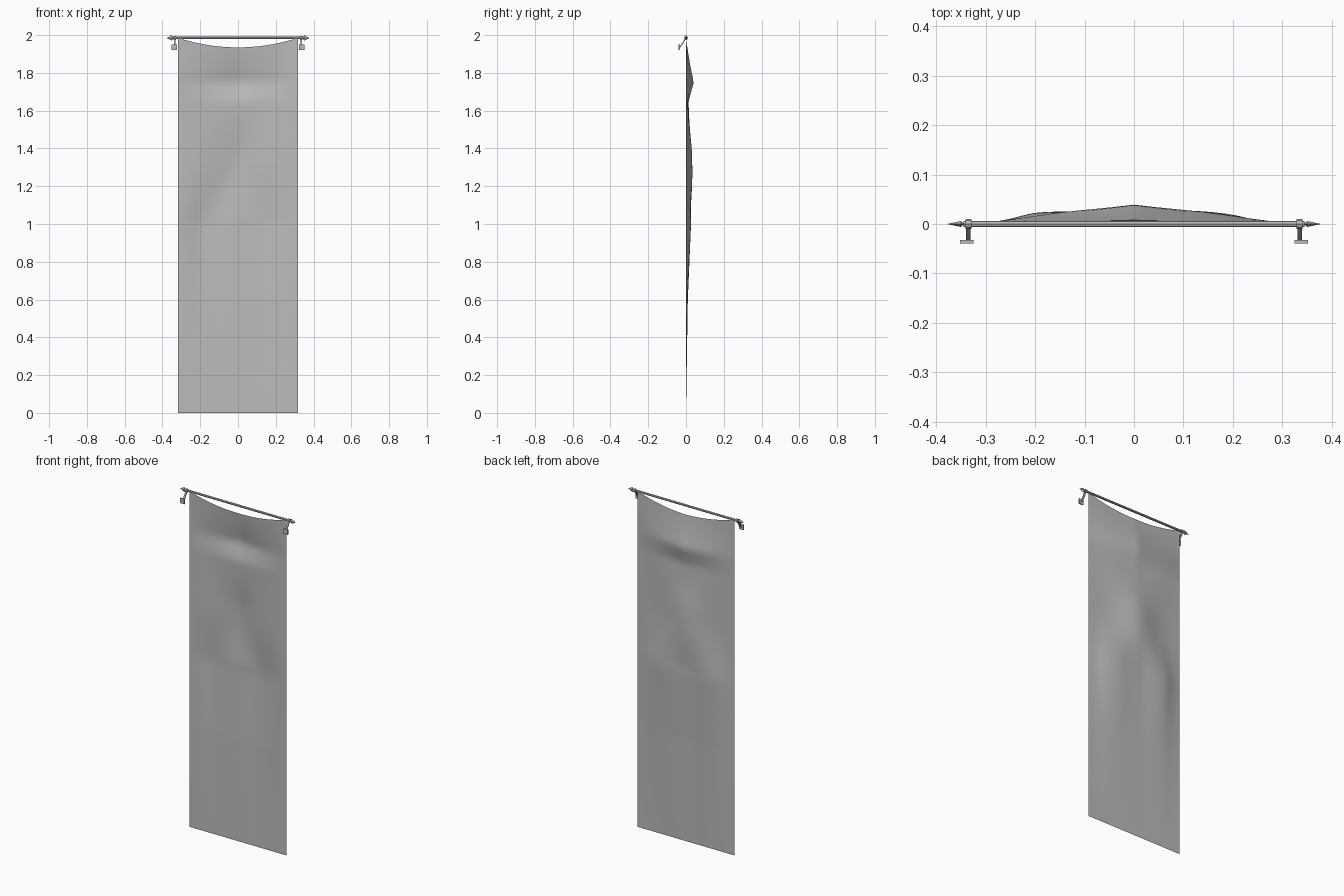
import bpy, bmesh, math
from mathutils import Vector

cube = bpy.data.objects.get("Cube")
if cube:
    bpy.data.objects.remove(cube)


def material(name, grey):
    mat = bpy.data.materials.new(name)
    mat.use_nodes = True
    mat.diffuse_color = (grey, grey, grey, 1)
    mat.node_tree.nodes["Principled BSDF"].inputs["Base Color"].default_value = (grey, grey, grey, 1)
    return mat


GREY = material("plain_grey", 0.5)
HALF, ROD_Z = 0.317, 1.985


def finish(name, bm, smooth=False):
    bmesh.ops.recalc_face_normals(bm, faces=bm.faces)
    mesh = bpy.data.meshes.new(name)
    bm.to_mesh(mesh)
    bm.free()
    obj = bpy.data.objects.new(name, mesh)
    bpy.context.collection.objects.link(obj)
    mesh.materials.append(GREY)
    if smooth:
        bpy.ops.object.select_all(action='DESELECT')
        obj.select_set(True)
        bpy.context.view_layer.objects.active = obj
        bpy.ops.object.shade_smooth_by_angle(angle=math.radians(40))
    return obj


def lerp_profile(points, t):
    for (a, va), (b, vb) in zip(points, points[1:]):
        if a <= t <= b:
            return va + (vb - va) * (t - a) / (b - a)
    return points[-1][1]


# Cloth: central billow plus two long folds falling from the top corners
BILLOW = [(0, 0), (0.6, 0.004), (1.0, 0.012), (1.3, 0.008), (1.65, 0.012),
          (1.75, 0.041), (1.83, 0.024), (1.9, 0.012), (2.0, 0)]
FOLD_HEIGHT = [(0, 0), (0.6, 0.007), (1.0, 0.019), (1.4, 0.011), (1.75, 0.006), (2.0, 0)]
FOLDS = [[(0, 0.12), (1.04, 0.13), (2.0, -0.31)],
         [(0, -0.15), (1.02, -0.17), (2.0, 0.31)]]


def cloth_depth(x, z):
    edge = max(0, 1 - abs(x) / HALF)
    depth = lerp_profile(BILLOW, z) * edge
    for fold in FOLDS:
        distance = abs(x - lerp_profile(fold, z)) / 0.13
        ridge = math.exp(-distance * distance) * min(1, edge * 3)
        depth += lerp_profile(FOLD_HEIGHT, z) * ridge * (0.3 if z > 1.7 else 1 - 0.7 * max(0, z - 1.4) / 0.3)
    return min(depth, 0.042)


bm = bmesh.new()
bmesh.ops.create_grid(bm, x_segments=28, y_segments=80, size=1)
for v in bm.verts:
    x = v.co.x * HALF
    top = ROD_Z - 0.05 * (1 - v.co.x ** 2)
    z = top * (v.co.y + 1) / 2
    v.co = (x, cloth_depth(x, z), z)
finish("cloth", bm, smooth=True)


def add_rod(bm, radius, x0, x1, sides):
    rings = [[bm.verts.new((x, radius * math.cos(a), ROD_Z + radius * math.sin(a)))
              for a in (2 * math.pi * i / sides for i in range(sides))] for x in (x0, x1)]
    for i in range(sides):
        j = (i + 1) % sides
        bm.faces.new((rings[0][i], rings[0][j], rings[1][j], rings[1][i]))
    bm.faces.new(rings[0])
    bm.faces.new(rings[1])


def add_box(bm, centre, size, tilt=None):
    verts = bmesh.ops.create_cube(bm, size=1)["verts"]
    for v in verts:
        p = Vector((v.co.x * size[0], v.co.y * size[1], v.co.z * size[2]))
        if tilt:
            p = tilt @ p
        v.co = p + Vector(centre)


# Rod across the top
bm = bmesh.new()
add_rod(bm, 0.0065, -0.345, 0.345, 8)
finish("rod", bm, smooth=True)

for side, label in ((1, "left"), (-1, "right")):
    # Collar gripping the rod
    bm = bmesh.new()
    add_rod(bm, 0.01, side * 0.328, side * 0.341, 8)
    finish(label + "_collar", bm)

    # Flat spearhead finial
    bm = bmesh.new()
    base = bm.verts.new((side * 0.343, 0, ROD_Z))
    tip = bm.verts.new((side * 0.378, 0, ROD_Z))
    ring = [bm.verts.new((side * 0.35, y, ROD_Z + z))
            for y, z in ((0.006, 0), (0, 0.015), (-0.006, 0), (0, -0.015))]
    for i in range(4):
        a, b = ring[i], ring[(i + 1) % 4]
        bm.faces.new((a, b, tip))
        bm.faces.new((b, a, base))
    finish(label + "_finial", bm)

    # Slanted arm reaching forward and down
    start, end = Vector((side * 0.335, 0, ROD_Z)), Vector((side * 0.335, -0.032, 1.935))
    direction = end - start
    tilt = direction.to_track_quat('Z', 'Y').to_matrix()
    bm = bmesh.new()
    add_box(bm, (start + end) / 2, (0.01, 0.006, direction.length), tilt)
    finish(label + "_arm", bm)

    # Mounting plate at the end of the arm
    bm = bmesh.new()
    add_box(bm, (side * 0.338, -0.036, 1.935), (0.028, 0.007, 0.03))
    finish(label + "_mount_plate", bm)
